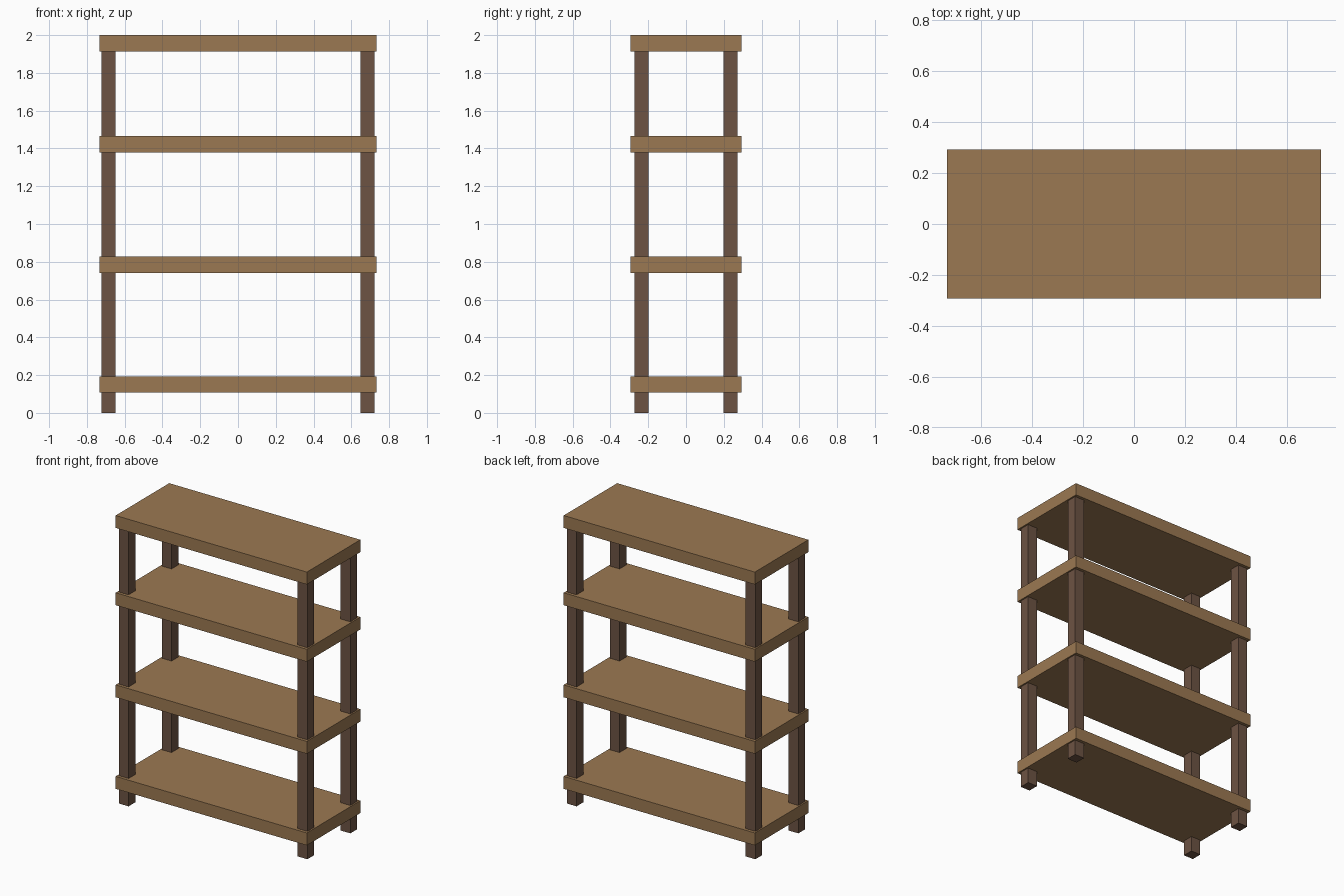
import bpy

default_cube = bpy.data.objects.get("Cube")
if default_cube:
    bpy.data.objects.remove(default_cube, do_unlink=True)


def make_material(name, rgb):
    mat = bpy.data.materials.new(name)
    mat.use_nodes = True
    colour = (*rgb, 1.0)
    mat.diffuse_color = colour
    mat.node_tree.nodes["Principled BSDF"].inputs["Base Color"].default_value = colour
    return mat


def add_box(name, size, centre, mat):
    bpy.ops.mesh.primitive_cube_add(size=1, location=centre)
    box = bpy.context.object
    box.name = name
    box.scale = size
    bpy.ops.object.transform_apply(location=False, rotation=False, scale=True)
    box.data.materials.append(mat)
    return box


shelf_wood = make_material("light brown wood", (0.33, 0.19, 0.084))
post_wood = make_material("dark brown wood", (0.153, 0.087, 0.056))

# Four equal shelf boards
SHELF_SIZE = (1.465, 0.586, 0.086)
shelf_centres = {"bottom": 0.15, "lower": 0.784, "upper": 1.422, "top": 1.957}
for level, z in shelf_centres.items():
    add_box(f"{level}_shelf", SHELF_SIZE, (0, 0, z), shelf_wood)

# Four square posts, ending inside the top board
POST_WIDTH = 0.074
POST_HEIGHT = 1.95
for side, x in (("left", 0.685), ("right", -0.685)):
    for end, y in (("front", -0.235), ("back", 0.235)):
        add_box(f"{end}_{side}_post", (POST_WIDTH, POST_WIDTH, POST_HEIGHT),
                (x, y, POST_HEIGHT / 2), post_wood)
